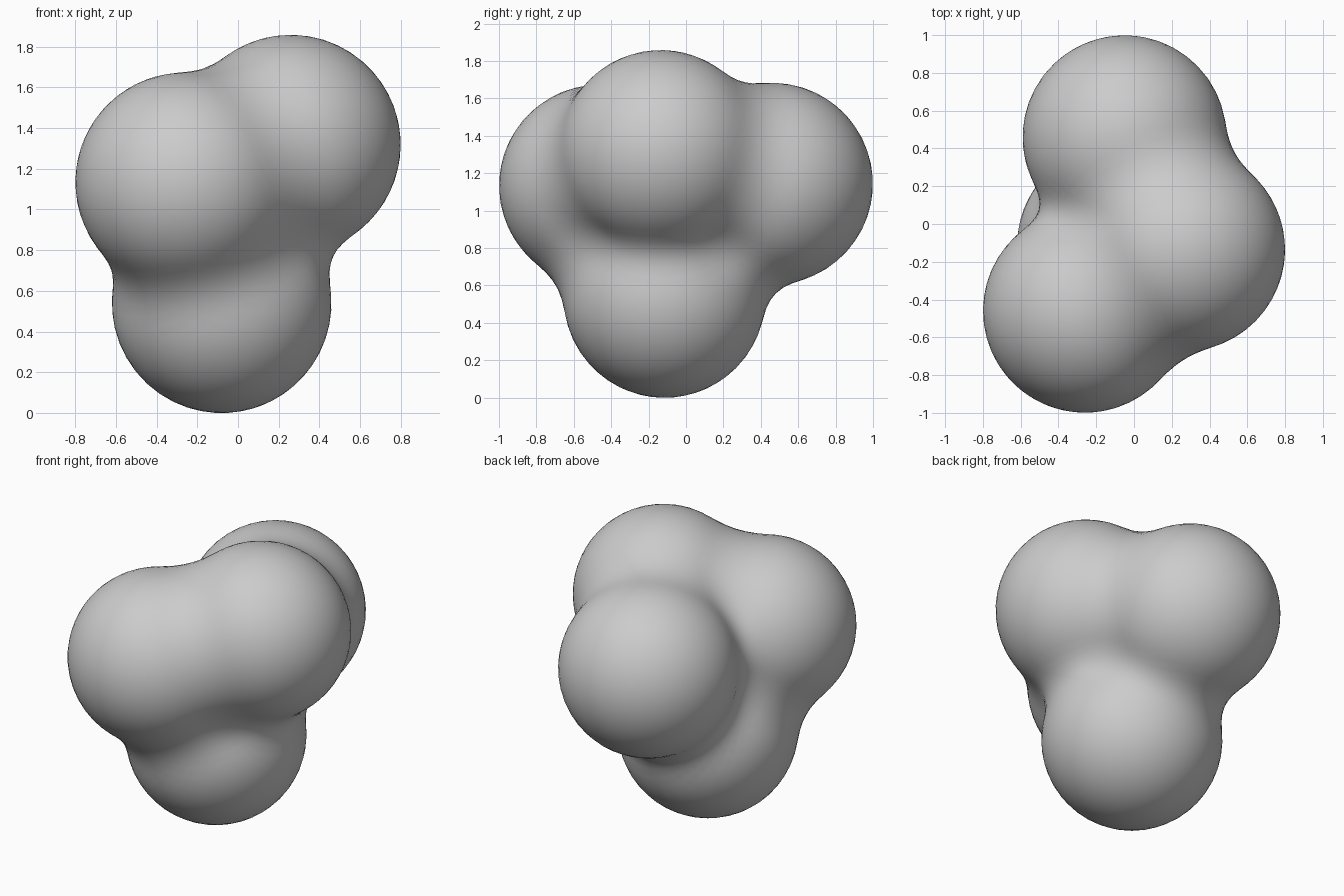
import bpy, bmesh
from mathutils import Vector

if "Cube" in bpy.data.objects:
    bpy.data.objects.remove(bpy.data.objects["Cube"])

# Four equal balls melted together: bottom, front left, back, top right
BALLS = [Vector(c) for c in ((-0.08, -0.115, 0.54), (-0.26, -0.46, 1.135),
                             (-0.05, 0.46, 1.145), (0.26, -0.135, 1.32))]
REACH, LEVEL = 0.758, 0.12
CORE = sum(BALLS, Vector()) / len(BALLS)


def field(p):
    """Soft falloff summed over all balls."""
    return sum(max(0.0, 1 - (p - c).length_squared / REACH ** 2) ** 3 for c in BALLS)


def surface_point(direction):
    """Find where a ray from the core leaves the blob."""
    lo, hi = 0.0, 1.8
    for _ in range(22):
        mid = (lo + hi) / 2
        if field(CORE + direction * mid) > LEVEL:
            lo = mid
        else:
            hi = mid
    return CORE + direction * lo


# Blob: a fine sphere shrunk onto the blended surface
bm = bmesh.new()
bmesh.ops.create_icosphere(bm, subdivisions=5, radius=1)
for v in bm.verts:
    v.co = surface_point(v.co.normalized())
bmesh.ops.recalc_face_normals(bm, faces=bm.faces)
for f in bm.faces:
    f.smooth = True

# Stand on the ground, centred
low = min(v.co.z for v in bm.verts)
bmesh.ops.translate(bm, verts=bm.verts, vec=(0, 0, -low))

mesh = bpy.data.meshes.new("blob_cluster")
bm.to_mesh(mesh)
bm.free()
bpy.context.collection.objects.link(bpy.data.objects.new("blob_cluster", mesh))
